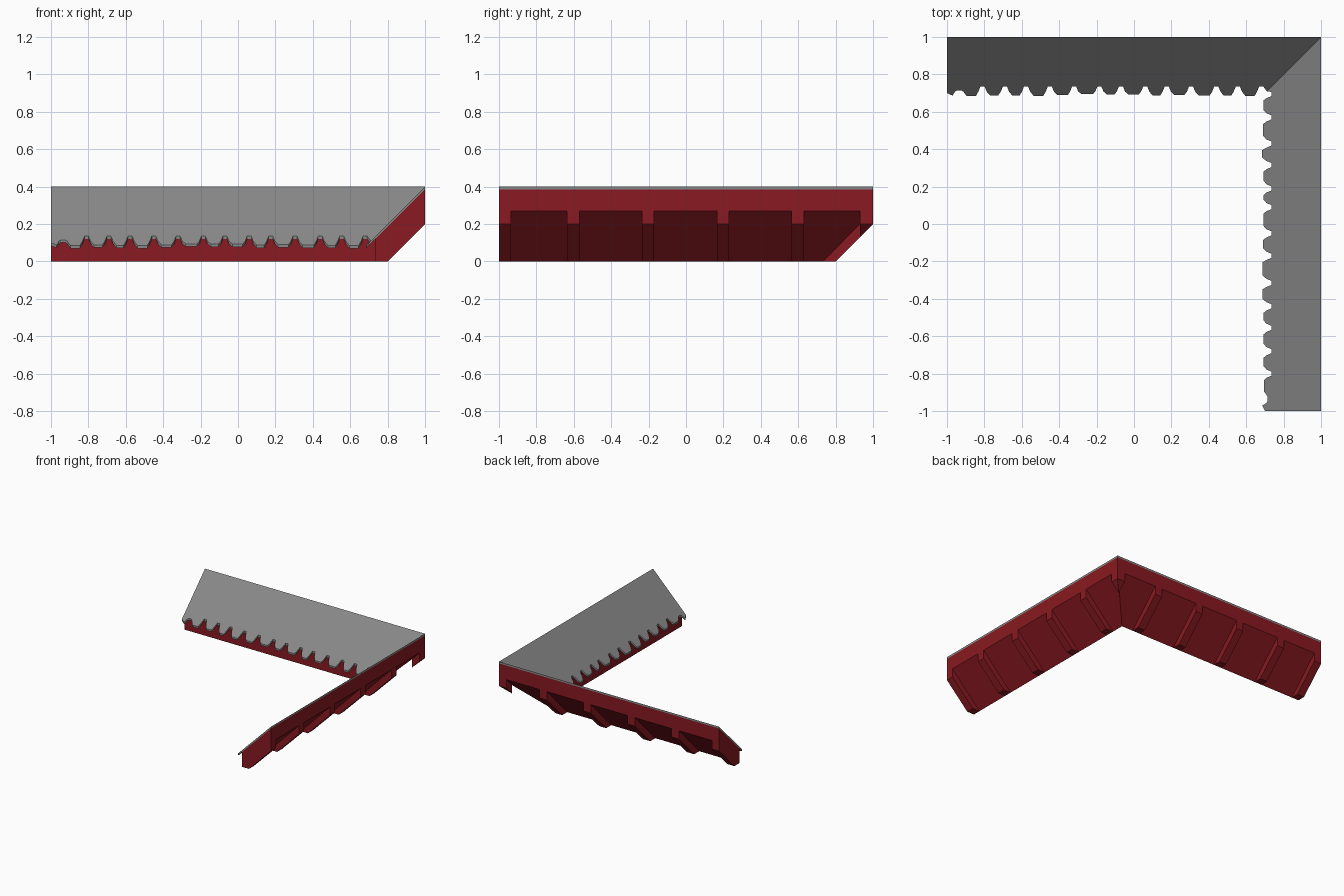
import bpy, bmesh, random

if "Cube" in bpy.data.objects:
    bpy.data.objects.remove(bpy.data.objects["Cube"])

random.seed(4)
INNER, TOP_OFF = 0.735, 0.615


def place(wing, t, d, z):
    """Wing 0 runs along x, wing 1 along y; t is along the wing, d is outward."""
    return (t, d, z) if wing == 0 else (d, t, z)


def build(name, faces, colour):
    bm = bmesh.new()
    for f in faces:
        bm.faces.new([bm.verts.new(p) for p in f])
    bmesh.ops.remove_doubles(bm, verts=bm.verts, dist=0.0005)
    bmesh.ops.recalc_face_normals(bm, faces=bm.faces)
    me = bpy.data.meshes.new(name)
    bm.to_mesh(me)
    bm.free()
    ob = bpy.data.objects.new(name, me)
    bpy.context.collection.objects.link(ob)
    mat = bpy.data.materials.new(name + "_paint")
    mat.diffuse_color = (*colour, 1)
    mat.use_nodes = True
    mat.node_tree.nodes["Principled BSDF"].inputs["Base Color"].default_value = mat.diffuse_color
    me.materials.append(mat)


def rib_z(d):
    return max(0.0, d - 0.8)


def panel_z(d):
    return (d - INNER) * 0.27 / 0.265


# Eave body: sloped slab with ribs and recessed panels, mitred at the corner
breaks = [-1, -0.935, -0.635, -0.57, -0.235, -0.17, 0.165, 0.23, 0.565, 0.63, 0.93, 1]
body = []
for w in (0, 1):
    def add(*pts):
        body.append([place(w, *p) for p in pts])

    def strip(t0, t1, d0, d1, zf):
        # sheet between d0 and d1, cut off along the diagonal t = d
        outline = [(t0, max(d0, t0))]
        if t1 <= d0:
            outline.append((t1, d0))
        else:
            if t0 < d0:
                outline.append((d0, d0))
            outline.append((t1, t1))
        if outline[-1] != (t1, d1):
            outline.append((t1, d1))
        outline.append((t0, d1))
        add(*[(t, d, zf(d)) for t, d in outline])

    for i, (t0, t1) in enumerate(zip(breaks, breaks[1:])):
        rib = i % 2 == 0
        strip(t0, t1, INNER, 1, lambda d: d - TOP_OFF)
        if t0 < INNER:
            e = min(t1, INNER)
            add((t0, INNER, 0), (e, INNER, 0), (e, INNER, 0.12), (t0, INNER, 0.12))
        if rib:
            if t1 < INNER:
                strip(t0, t1, INNER, 0.8, rib_z)
            strip(t0, t1, 0.8, 1, rib_z)
            add((t0, 1, 0.2), (t1, 1, 0.2), (t1, 1, 0.27),
                (t1, 1, 0.385), (t0, 1, 0.385), (t0, 1, 0.27))
        else:
            strip(t0, t1, INNER, 1, panel_z)
            add((t0, 1, 0.27), (t1, 1, 0.27), (t1, 1, 0.385), (t0, 1, 0.385))
    # rib sides
    for t in breaks[1:-2]:
        add((t, INNER, 0), (t, 0.8, 0), (t, 1, 0.2), (t, 1, 0.27))
    t = breaks[-2]
    add((t, t, rib_z(t)), (t, 1, 0.2), (t, 1, 0.27), (t, t, panel_z(t)))
    # end cap
    add((-1, INNER, 0), (-1, 0.8, 0), (-1, 1, 0.2), (-1, 1, 0.27),
        (-1, 1, 0.385), (-1, INNER, 0.12))
build("eave_body", body, (0.25, 0.01, 0.015))

# Roof sheet: thin slope with a ragged scalloped lower edge
notches = (
    [-0.935, -0.81, -0.69, -0.577, -0.45, -0.32, -0.185, -0.07, 0.06, 0.175,
     0.305, 0.44, 0.555, 0.68],
    [-0.935, -0.80, -0.68, -0.555, -0.44, -0.315, -0.17, -0.05, 0.09, 0.19,
     0.315, 0.43, 0.57, 0.695])
roof = []
for w in (0, 1):
    edge = [(-1, 0.70)]
    for i, c in enumerate(notches[w]):
        tip = 0.69 + random.uniform(-0.006, 0.005)
        if i:
            p = notches[w][i - 1]
            edge += [(p + 0.022, 0.708), (p + 0.04, tip)]
        edge += [(c - 0.035, tip), (c - 0.022, 0.708)]
        deep = 0.715 if i == 0 else INNER
        edge += [(c - 0.011, deep), (c + 0.011, deep)]
    edge.append((0.71, 0.71))
    mitre = len(edge) - 1
    edge += [(1, 1), (-1, 1)]
    top = [place(w, t, d, d - 0.6) for t, d in edge]
    low = [place(w, t, d, d - TOP_OFF) for t, d in edge]
    roof += [top, low]
    for i in range(len(edge)):
        j = (i + 1) % len(edge)
        if i != mitre:
            roof.append([top[i], top[j], low[j], low[i]])
build("roof_sheet", roof, (0.25, 0.25, 0.25))
